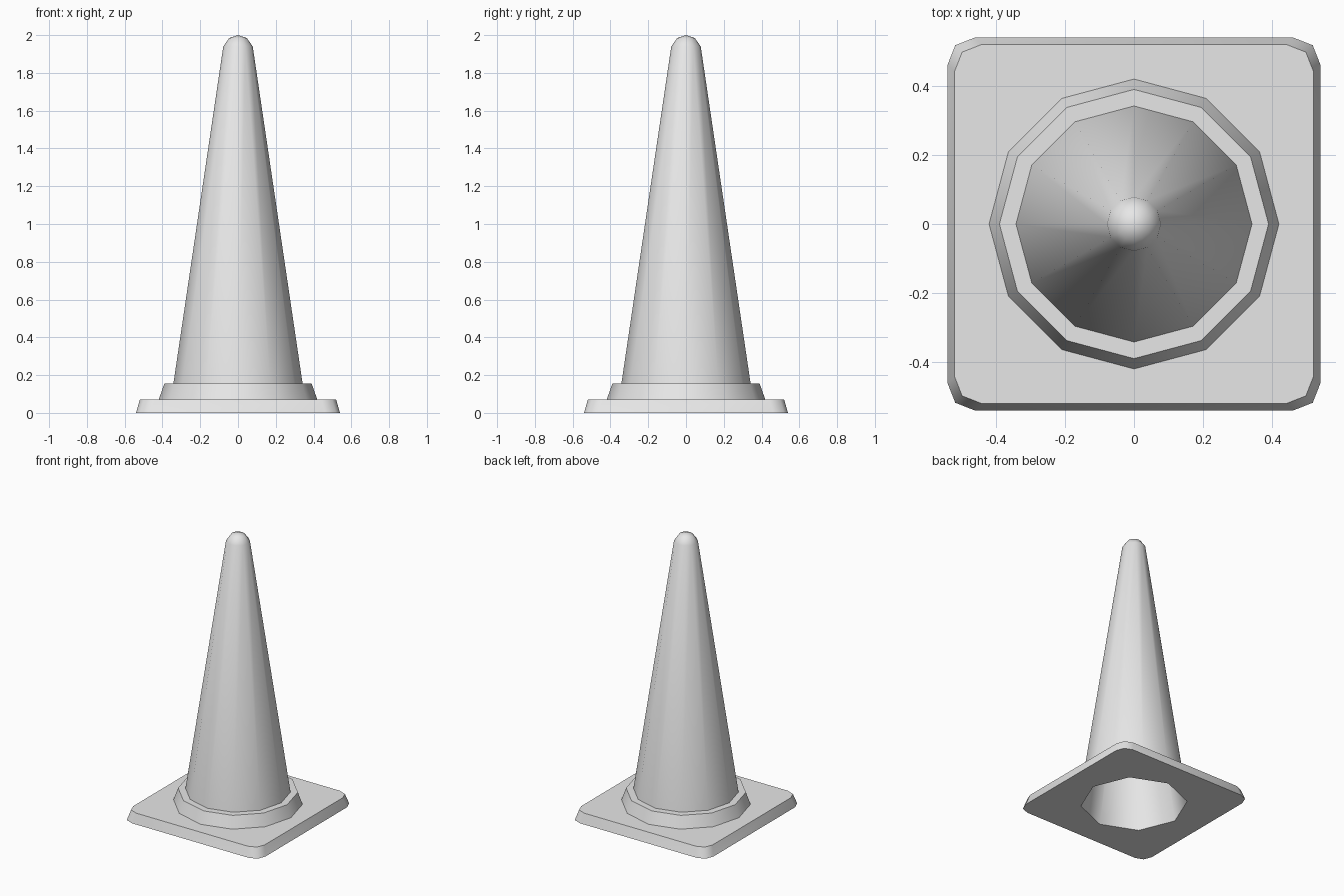
import bpy
import bmesh
from math import radians, sin, cos, tau

default = bpy.data.objects.get("Cube")
if default:
    bpy.data.objects.remove(default, do_unlink=True)

GREY = (0.8, 0.8, 0.8, 1.0)
grey = bpy.data.materials.new("plain_grey")
grey.use_nodes = True
grey.diffuse_color = GREY
grey.node_tree.nodes["Principled BSDF"].inputs["Base Color"].default_value = GREY


def polygon(sides, radius, z):
    """Regular ring, anticlockwise, with a corner on +x."""
    return [(radius * cos(tau * i / sides), radius * sin(tau * i / sides), z)
            for i in range(sides)]


def rounded_square(half, z):
    """Square ring whose corners are cut into two facets."""
    straight, corner = half - 0.078, half - 0.022
    ring = []
    for c, s in ((1, 0), (0, 1), (-1, 0), (0, -1)):
        for x, y in ((half, -straight), (half, straight), (corner, corner)):
            ring.append((x * c - y * s, x * s + y * c, z))
    return ring


def add_ring(bm, points):
    return [bm.verts.new(p) for p in points]


def bridge(bm, lower, upper):
    n = len(lower)
    for i in range(n):
        j = (i + 1) % n
        bm.faces.new((lower[i], lower[j], upper[j], upper[i]))


def loft(bm, rings):
    loops = [add_ring(bm, r) for r in rings]
    for lower, upper in zip(loops, loops[1:]):
        bridge(bm, lower, upper)
    return loops


def fill_between(bm, outer, inner, up):
    """Flat face with a hole, facing up or down."""
    edges = []
    for loop in (outer, inner):
        for a, b in zip(loop, loop[1:] + loop[:1]):
            edges.append(bm.edges.get((a, b)) or bm.edges.new((a, b)))
    made = bmesh.ops.triangle_fill(bm, edges=edges, use_beauty=True)["geom"]
    for face in made:
        if isinstance(face, bmesh.types.BMFace):
            face.normal_update()
            if (face.normal.z > 0) != up:
                face.normal_flip()


def finish(bm, name):
    mesh = bpy.data.meshes.new(name)
    bm.to_mesh(mesh)
    bm.free()
    mesh.materials.append(grey)
    obj = bpy.data.objects.new(name, mesh)
    bpy.context.collection.objects.link(obj)
    bpy.ops.object.select_all(action='DESELECT')
    obj.select_set(True)
    bpy.context.view_layer.objects.active = obj
    bpy.ops.object.shade_smooth_by_angle(angle=radians(55))


SIDES, HOLE_SIDES = 12, 8
BASE_TOP, COLLAR_TOP = 0.07, 0.155
COLLAR_R, BODY_R, HOLE_R = 0.42, 0.342, 0.35

# Base plate: sloped rim, top around the collar, underside around the hole
bm = bmesh.new()
bottom, top = loft(bm, [rounded_square(0.54, 0), rounded_square(0.52, BASE_TOP)])
fill_between(bm, top, add_ring(bm, polygon(SIDES, COLLAR_R, BASE_TOP)), True)
fill_between(bm, bottom, add_ring(bm, polygon(HOLE_SIDES, HOLE_R, 0)), False)
finish(bm, "base_plate")

# Collar: sloped step with a flat ledge
bm = bmesh.new()
loft(bm, [polygon(SIDES, COLLAR_R, BASE_TOP),
          polygon(SIDES, 0.39, COLLAR_TOP),
          polygon(SIDES, BODY_R, COLLAR_TOP)])
finish(bm, "collar")

# Cone body with a domed tip
bm = bmesh.new()
rings = loft(bm, [polygon(SIDES, BODY_R, COLLAR_TOP),
                  polygon(SIDES, 0.078, 1.94),
                  polygon(SIDES, 0.047, 1.984)])
apex = bm.verts.new((0, 0, 2))
for a, b in zip(rings[-1], rings[-1][1:] + rings[-1][:1]):
    bm.faces.new((a, b, apex))
finish(bm, "cone_body")

# Hollow inside, open at the bottom, facing inwards
bm = bmesh.new()
rings = loft(bm, [polygon(HOLE_SIDES, 0.055, 1.92),
                  polygon(HOLE_SIDES, HOLE_R, 0)])
bm.faces.new(list(reversed(rings[0])))
finish(bm, "inner_lining")
